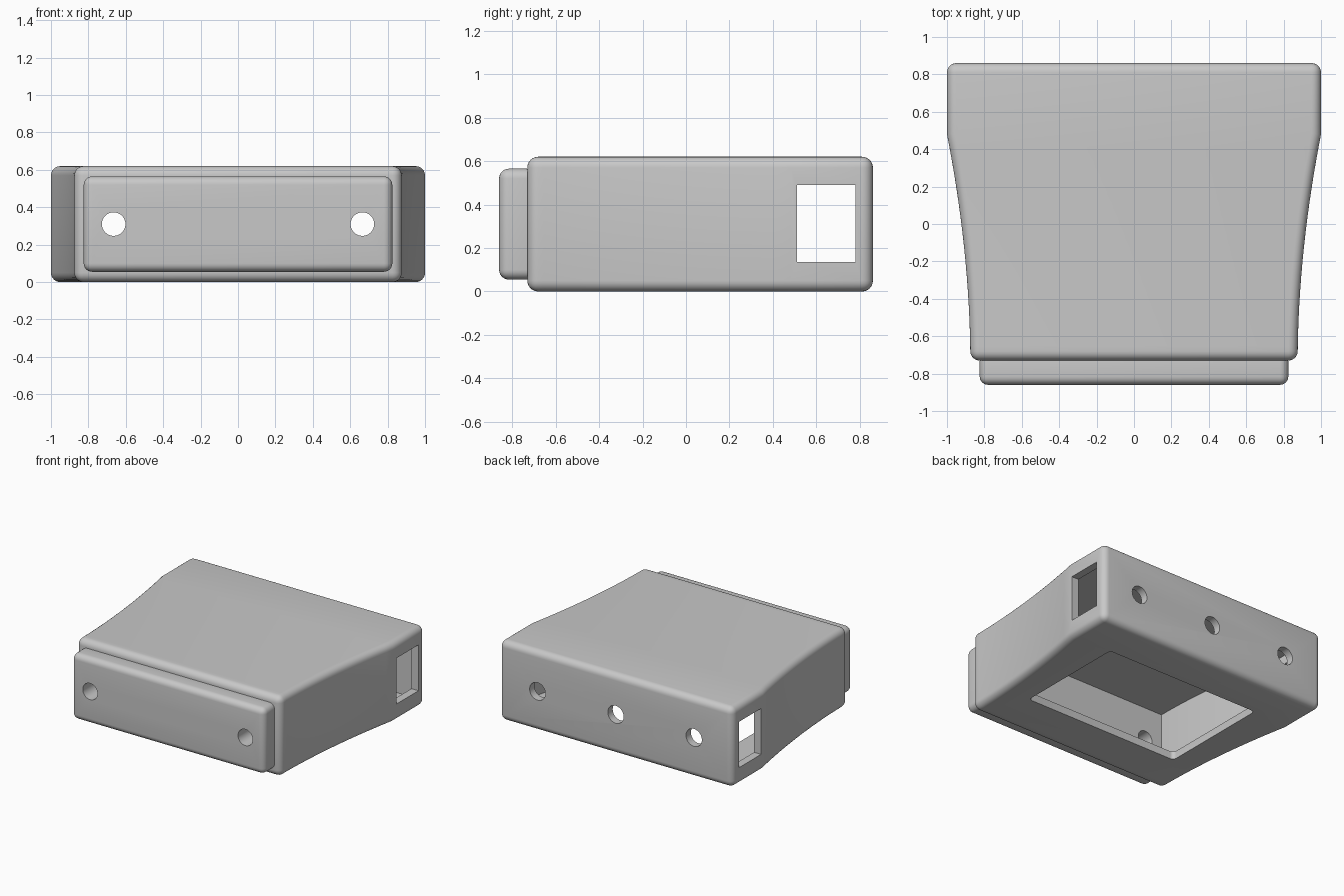
import bpy, bmesh, math

old = bpy.data.objects.get("Cube")
if old:
    bpy.data.objects.remove(old, do_unlink=True)

HEIGHT, WALL, ROUND = 0.62, 0.06, 0.05
BACK, FRONT, KINK = 0.86, -0.73, 0.48

grey = bpy.data.materials.new("plain grey")
grey.use_nodes = True
grey.diffuse_color = (0.58, 0.58, 0.58, 1)
grey.node_tree.nodes["Principled BSDF"].inputs["Base Color"].default_value = (0.58, 0.58, 0.58, 1)


def make(name, bm):
    mesh = bpy.data.meshes.new(name)
    bmesh.ops.recalc_face_normals(bm, faces=bm.faces)
    bm.to_mesh(mesh)
    bm.free()
    mesh.materials.append(grey)
    ob = bpy.data.objects.new(name, mesh)
    bpy.context.collection.objects.link(ob)
    return ob


def prism(name, outline, z0, z1):
    """Extrude an outline in the ground plane from z0 up to z1."""
    bm = bmesh.new()
    face = bm.faces.new([bm.verts.new((x, y, z0)) for x, y in outline])
    new = bmesh.ops.extrude_face_region(bm, geom=[face])["geom"]
    verts = [v for v in new if isinstance(v, bmesh.types.BMVert)]
    bmesh.ops.translate(bm, verts=verts, vec=(0, 0, z1 - z0))
    return make(name, bm)


def box(name, x0, x1, y0, y1, z0, z1):
    return prism(name, [(x0, y0), (x1, y0), (x1, y1), (x0, y1)], z0, z1)


def drill(name, x, y, radius, depth):
    bm = bmesh.new()
    bmesh.ops.create_cone(bm, cap_ends=True, segments=40, radius1=radius,
                          radius2=radius, depth=depth)
    ob = make(name, bm)
    ob.rotation_euler.x = math.pi / 2
    ob.location = (x, y, HEIGHT / 2)
    return ob


def shell_outline(inset):
    """Straight sides at the back, flaring in a curve from the narrow front."""
    steps = 16
    side = []
    for i in range(steps + 1):
        t = i / steps
        y = FRONT + inset * (1 - t) + (KINK - FRONT - inset * (1 - t)) * t
        side.append((0.875 + 0.125 * t ** 1.9 - inset, y))
    side.append((1 - inset, BACK - inset))
    return side + [(-x, y) for x, y in reversed(side)]


def apply_all(ob):
    bpy.context.view_layer.objects.active = ob
    for mod in list(ob.modifiers):
        bpy.ops.object.modifier_apply(modifier=mod.name)


def round_edges(ob, width, segments=6):
    mod = ob.modifiers.new("round", "BEVEL")
    mod.width, mod.segments = width, segments
    mod.limit_method, mod.angle_limit = "ANGLE", math.radians(30)
    apply_all(ob)


def cut(ob, cutters):
    for c in cutters:
        c.hide_render = True
        mod = ob.modifiers.new("cut", "BOOLEAN")
        mod.operation, mod.solver, mod.object = "DIFFERENCE", "EXACT", c
    apply_all(ob)


# Outer case and raised front panel
case = prism("case", shell_outline(0), 0, HEIGHT)
round_edges(case, ROUND)
panel = box("front_panel", -0.825, 0.825, -0.86, -0.69, 0.055, 0.565)
round_edges(panel, 0.045)

# Hollow inside, bottom opening, side windows
cavity = prism("cavity_cutter", shell_outline(WALL), WALL, HEIGHT - WALL)
opening = box("opening_cutter", -0.665, 0.665, -0.36, 0.53, -0.2, 0.2)
round_edges(opening, 0.03)
window = box("window_cutter", -1.2, 1.2, 0.51, 0.78, 0.135, 0.49)

# Round holes through the front and the back
front_holes = [drill("front_hole_cutter", x, -0.75, 0.063, 0.4) for x in (-0.665, 0.665)]
back_holes = [drill("back_hole_cutter", x, 0.85, 0.068, 0.3) for x in (-0.67, 0, 0.67)]
bpy.context.view_layer.update()

cut(case, [cavity, opening, window] + front_holes + back_holes)
cut(panel, front_holes)
for c in [cavity, opening, window] + front_holes + back_holes:
    bpy.data.objects.remove(c, do_unlink=True)

# Smooth shading with crisp cut edges
bpy.ops.object.select_all(action="DESELECT")
for ob in (case, panel):
    ob.select_set(True)
bpy.context.view_layer.objects.active = case
bpy.ops.object.shade_smooth_by_angle(angle=math.radians(30))
